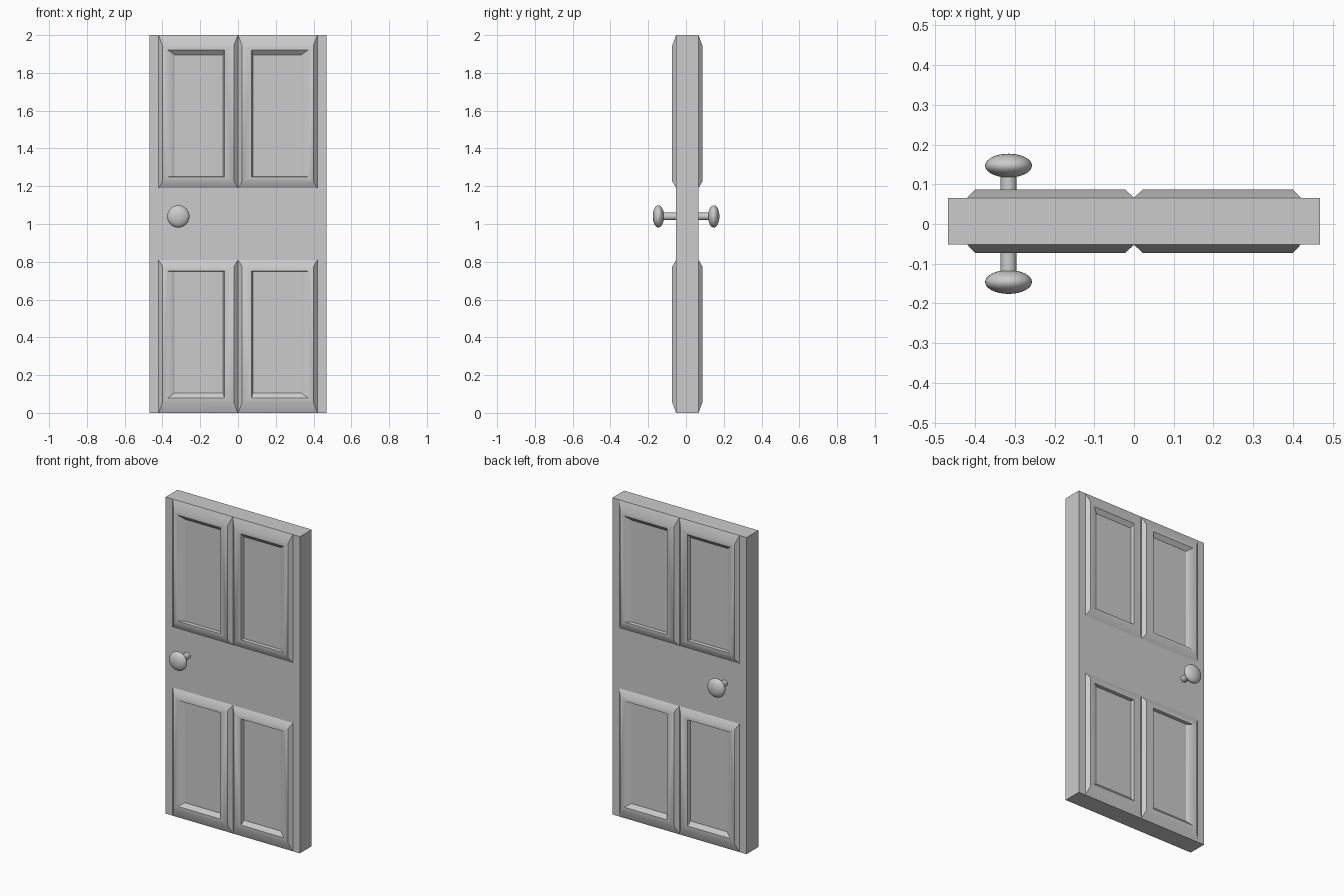
import bpy, bmesh, math

if "Cube" in bpy.data.objects:
    bpy.data.objects.remove(bpy.data.objects["Cube"])

FRONT, BACK = -0.052, 0.066      # slab faces
RIM = 0.021                      # moulding height above the slab


def smooth(obj, angle):
    bpy.ops.object.select_all(action='DESELECT')
    obj.select_set(True)
    bpy.context.view_layer.objects.active = obj
    bpy.ops.object.shade_smooth_by_angle(angle=math.radians(angle))


def moulding(name, base_y, side):
    """Upper-left panel frame as swept rings, mirrored to all four panels."""
    rim_y = base_y + side * RIM
    rings = [  # x0, x1, z0, z1 (z relative to door middle), y
        (-0.42, 0.0, 0.19, 1.0, base_y),
        (-0.40, -0.022, 0.225, 0.945, rim_y),
        (-0.37, -0.072, 0.25, 0.92, rim_y),
        (-0.335, -0.079, 0.252, 0.895, base_y),
    ]
    bm = bmesh.new()
    loops = [[bm.verts.new((x, y, z)) for x, z in
              ((x0, z0), (x1, z0), (x1, z1), (x0, z1))]
             for x0, x1, z0, z1, y in rings]
    for i in range(4):
        a, b = loops[i], loops[(i + 1) % 4]
        for j in range(4):
            k = (j + 1) % 4
            bm.faces.new((a[j], a[k], b[k], b[j]))
    bmesh.ops.recalc_face_normals(bm, faces=bm.faces)
    mesh = bpy.data.meshes.new(name)
    bm.to_mesh(mesh)
    bm.free()
    obj = bpy.data.objects.new(name, mesh)
    bpy.context.collection.objects.link(obj)
    obj.location = (0, 0, 1)
    smooth(obj, 40)
    mir = obj.modifiers.new("four_panels", 'MIRROR')
    mir.use_axis = (True, False, True)
    mir.use_mirror_merge = False


def knob(name, base_y, centre_y):
    """Stem and flattened round knob."""
    x, z = -0.316, 1.04
    bpy.ops.mesh.primitive_cylinder_add(
        vertices=32, radius=0.02, depth=abs(centre_y - base_y) + 0.01,
        location=(x, (base_y + centre_y) / 2, z), rotation=(math.pi / 2, 0, 0))
    bpy.context.object.name = name + "_stem"
    smooth(bpy.context.object, 40)
    bpy.ops.mesh.primitive_uv_sphere_add(
        segments=32, ring_count=16, radius=1,
        location=(x, centre_y, z), rotation=(math.pi / 2, 0, 0))
    obj = bpy.context.object
    obj.name = name
    obj.scale = (0.059, 0.059, 0.03)
    smooth(obj, 60)


# Door slab
bpy.ops.mesh.primitive_cube_add(size=1, location=(0, (FRONT + BACK) / 2, 1))
slab = bpy.context.object
slab.name = "door_slab"
slab.scale = (0.938, BACK - FRONT, 2)

# Panel mouldings and knobs on both faces
moulding("front_panel_moulding", FRONT, -1)
moulding("back_panel_moulding", BACK, 1)
knob("front_knob", FRONT, -0.146)
knob("back_knob", BACK, 0.147)
